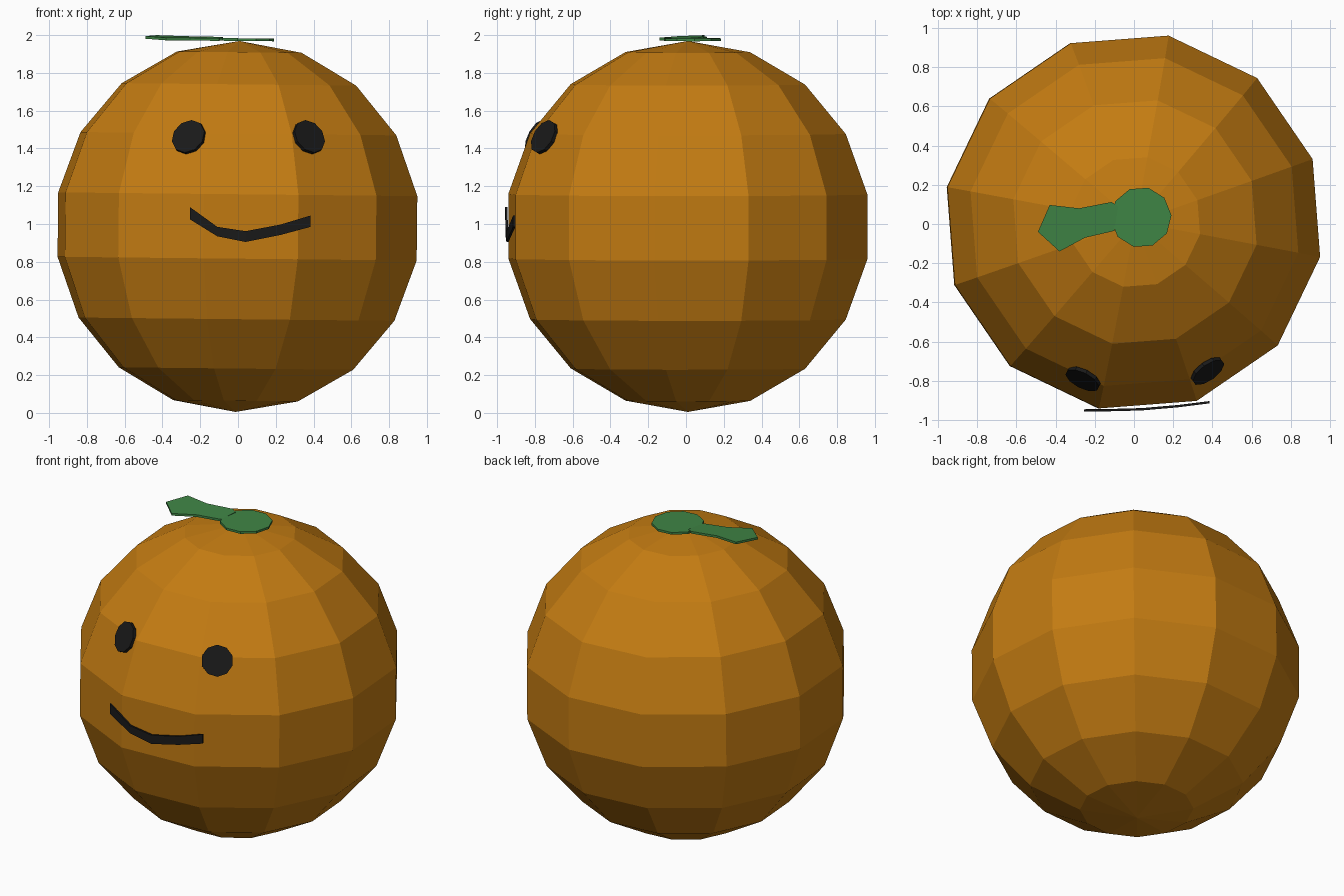
import bpy, bmesh
from math import radians, sin, cos
from mathutils import Matrix, Vector

if "Cube" in bpy.data.objects:
    bpy.data.objects.remove(bpy.data.objects["Cube"])


def material(name, rgb):
    m = bpy.data.materials.new(name)
    m.diffuse_color = (*rgb, 1)
    m.use_nodes = True
    m.node_tree.nodes["Principled BSDF"].inputs["Base Color"].default_value = m.diffuse_color
    return m


ORANGE = material("orange_skin", (0.55, 0.20, 0.006))
BLACK = material("black", (0.01, 0.01, 0.01))
GREEN = material("green", (0.05, 0.235, 0.06))


def add_object(name, bm, mat, matrix=Matrix()):
    bmesh.ops.recalc_face_normals(bm, faces=bm.faces)
    mesh = bpy.data.meshes.new(name)
    bm.to_mesh(mesh)
    bm.free()
    mesh.materials.append(mat)
    ob = bpy.data.objects.new(name, mesh)
    ob.matrix_world = matrix
    bpy.context.collection.objects.link(ob)
    return ob


def slab(name, faces, offset, mat):
    """Closed thin solid: faces given as 3D loops, extruded by offset."""
    bm = bmesh.new()
    for loop in faces:
        bm.faces.new([bm.verts.new(p) for p in loop])
    bmesh.ops.remove_doubles(bm, verts=bm.verts, dist=1e-5)
    ext = bmesh.ops.extrude_face_region(bm, geom=bm.faces[:], use_keep_orig=True)
    moved = [g for g in ext["geom"] if isinstance(g, bmesh.types.BMVert)]
    bmesh.ops.translate(bm, verts=moved, vec=offset)
    return add_object(name, bm, mat)


def disc(name, radius, depth, mat, matrix):
    bm = bmesh.new()
    bmesh.ops.create_cone(bm, cap_ends=True, segments=10,
                          radius1=radius, radius2=radius, depth=depth)
    return add_object(name, bm, mat, matrix)


# Fruit body: low-poly sphere, slightly turned and tilted
bm = bmesh.new()
bmesh.ops.create_uvsphere(bm, u_segments=12, v_segments=9, radius=0.982)
add_object("body", bm, ORANGE,
           Matrix.Translation((-0.003, 0.01, 0.987))
           @ Matrix.Rotation(radians(0.6), 4, 'Y')
           @ Matrix.Rotation(radians(-10.6), 4, 'Z'))

# Eyes: thin discs lying on the skin
for name, loc, azimuth in (("left_eye", (-0.26, -0.79, 1.46), -117),
                           ("right_eye", (0.375, -0.75, 1.46), -54)):
    a, e = radians(azimuth), radians(25)
    normal = Vector((cos(a) * cos(e), sin(a) * cos(e), sin(e)))
    disc(name, 0.095, 0.02, BLACK,
         Matrix.Translation(loc) @ normal.to_track_quat('Z', 'Y').to_matrix().to_4x4())

# Mouth: curved ribbon (x, y, top z, bottom z)
path = [(-0.255, -0.957, 1.09, 1.025), (-0.11, -0.955, 0.985, 0.935),
        (0.04, -0.951, 0.962, 0.905), (0.225, -0.935, 0.997, 0.942),
        (0.385, -0.915, 1.045, 0.985)]
quads = [[(a[0], a[1], a[2]), (a[0], a[1], a[3]), (b[0], b[1], b[3]), (b[0], b[1], b[2])]
         for a, b in zip(path, path[1:])]
slab("mouth", quads, (0, 0.012, 0), BLACK)

# Stem cap
disc("stem_cap", 0.155, 0.014, GREEN,
     Matrix.Translation((0.036, 0.034, 1.976))
     @ Matrix.Rotation(radians(0.6), 4, 'Y') @ Matrix.Rotation(radians(-14), 4, 'Z'))

# Leaf: flat outline rising gently away from the cap
outline = [(-0.08, 0.09), (-0.115, 0.112), (-0.28, 0.08), (-0.43, 0.097), (-0.49, -0.04),
           (-0.38, -0.14), (-0.25, -0.07), (-0.10, -0.035)]
leaf = [(x, y, 1.985 + 0.03 * (-0.1 - x) + 0.05 * y) for x, y in outline]
slab("leaf", [leaf], (0, 0, -0.014), GREEN)
